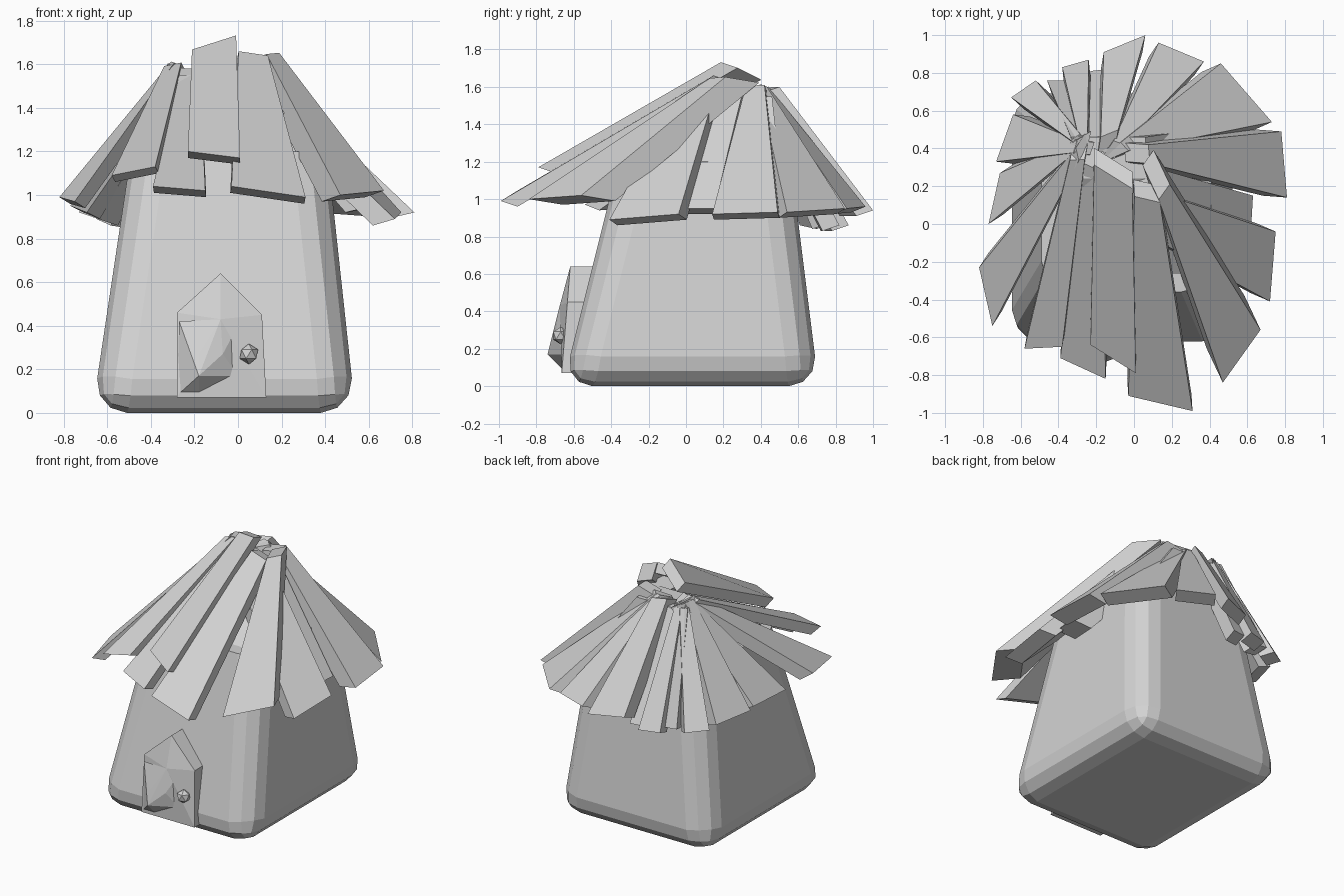
import bpy
import bmesh
from mathutils import Vector

if "Cube" in bpy.data.objects:
    bpy.data.objects.remove(bpy.data.objects["Cube"], do_unlink=True)

# One plain grey for the whole hut
grey = bpy.data.materials.new("plain_grey")
grey.use_nodes = True
colour = (0.65, 0.65, 0.65, 1)
grey.diffuse_color = colour
grey.node_tree.nodes["Principled BSDF"].inputs["Base Color"].default_value = colour


def finish(name, bm):
    """Turn a bmesh into a named, coloured object."""
    bmesh.ops.recalc_face_normals(bm, faces=bm.faces)
    mesh = bpy.data.meshes.new(name)
    bm.to_mesh(mesh)
    bm.free()
    mesh.materials.append(grey)
    obj = bpy.data.objects.new(name, mesh)
    bpy.context.collection.objects.link(obj)
    return obj


def loft(bm, lower, upper):
    """Closed solid between two rings of corners."""
    low = [bm.verts.new(p) for p in lower]
    high = [bm.verts.new(p) for p in upper]
    bm.faces.new(low)
    bm.faces.new(high)
    count = len(low)
    for i in range(count):
        j = (i + 1) % count
        bm.faces.new((low[i], low[j], high[j], high[i]))


def rectangle(left, right, front, back, z):
    return [(left, front, z), (right, front, z), (right, back, z), (left, back, z)]


# Tapered wall block with rounded edges
bottom = rectangle(left=-.67, right=.54, front=-.66, back=.71, z=0)
eaves = rectangle(left=-.49, right=.41, front=-.36, back=.56, z=1.2)
bm = bmesh.new()
loft(bm, bottom, eaves)
rounded = [e for e in bm.edges if min(v.co.z for v in e.verts) < .5]
bmesh.ops.bevel(bm, geom=rounded, offset=.16, segments=3, profile=.5, affect='EDGES')
finish("walls", bm)

# Core that closes the roof under the planks
core_base = rectangle(left=-.4, right=.33, front=-.28, back=.5, z=1.19)
core_top = rectangle(left=-.27, right=.06, front=.24, back=.46, z=1.55)
bm = bmesh.new()
loft(bm, core_base, core_top)
finish("roof_core", bm)


def plank(name, start, end, top, width, heights, tilt=0, depth=.09):
    """Roof board: outer edge start-end, narrowing to the inner point top.

    The ends are cut on a slant, so the underside sits further inwards."""
    a = Vector((*start, heights[0]))
    b = Vector((*end, heights[1]))
    inner = Vector(top)
    half = (b - a).normalized() * width / 2
    half.z += tilt
    inward = inner - (a + b) / 2
    inward.z = 0
    under = inward.normalized() * depth
    under.z = -.03
    upper = [a, b, inner + half, inner - half]
    bm = bmesh.new()
    loft(bm, [p + under for p in upper], upper)
    finish(name, bm)


# Front boards
plank("front_long_plank", start=(-.03, -.91), end=(.31, -.99), top=(.07, .13, 1.65), width=.14, heights=(1.04, .99))
plank("front_high_plank", start=(-.23, -.64), end=(.01, -.79), top=(-.11, .25, 1.7), width=.24, heights=(1.2, 1.17), tilt=.045)
plank("front_low_plank", start=(-.39, -.71), end=(-.15, -.82), top=(-.22, .3, 1.58), width=.1, heights=(1.04, 1.02))
plank("front_left_edge_plank", start=(-.58, -.66), end=(-.38, -.65), top=(-.3, .34, 1.6), width=.08, heights=(1.09, 1.13))

# Boards on the model's left
plank("left_front_plank", start=(.67, -.56), end=(.47, -.84), top=(.16, .17, 1.65), width=.1, heights=(1.02, 1.0), depth=.2)
plank("left_wide_plank", start=(.75, -.04), end=(.72, -.41), top=(.17, .02, 1.49), width=.26, heights=(.92, .89), tilt=-.05, depth=.11)
plank("left_under_plank", start=(.63, .15), end=(.62, -.02), top=(.1, .19, 1.56), width=.22, heights=(.95, .95), depth=.13)
plank("left_middle_plank", start=(.78, .49), end=(.81, .14), top=(.08, .37, 1.61), width=.1, heights=(.93, .92), depth=.13)
plank("left_back_plank", start=(.46, .85), end=(.73, .54), top=(-.05, .41, 1.6), width=.06, heights=(.95, .93), depth=.11)

# Boards on the model's right
side = (-.31, .41, 1.6)
plank("right_front_plank", start=(-.82, -.23), end=(-.75, -.54), top=(-.3, .37, 1.61), width=.07, heights=(.99, .97))
plank("right_middle_plank", start=(-.77, 0), end=(-.71, .27), top=side, width=.07, heights=(.95, .92))
plank("right_back_plank", start=(-.73, .33), end=(-.64, .58), top=side, width=.07, heights=(.92, .89))

# Boards along the back
corner = (-.31, .46, 1.57)
plank("corner_plank", start=(-.65, .67), end=(-.52, .76), top=corner, width=.06, heights=(.89, .87))
plank("back_narrow_plank", start=(-.46, .76), end=(-.37, .76), top=corner, width=.05, heights=(.88, .87))
plank("back_short_plank", start=(-.38, .83), end=(-.24, .87), top=(-.27, .47, 1.57), width=.05, heights=(.86, .86))
plank("back_under_plank", start=(-.23, .81), end=(-.14, .82), top=(-.21, .46, 1.54), width=.06, heights=(.86, .86))
plank("back_long_plank", start=(-.16, .91), end=(.06, 1), top=(-.13, .48, 1.6), width=.1, heights=(.94, .94))
plank("back_wide_plank", start=(.13, .96), end=(.37, .86), top=(-.08, .43, 1.6), width=.06, heights=(.96, .95))


def hull(name, points):
    """Faceted solid wrapped around a few points."""
    bm = bmesh.new()
    for p in points:
        bm.verts.new(p)
    bmesh.ops.convex_hull(bm, input=bm.verts)
    finish(name, bm)


# Door slab with a pointed top, and the faceted bulge on its face
outline = [(-.28, .07), (.13, .07), (.11, .45), (-.08, .64), (-.28, .46)]
front = [(x, -.67 + .08 * z, z) for x, z in outline]
back = [(x, -.45, z) for x, z in outline]
hub = (-.08, -.675, .43)
hull("door", front + back + [hub])
bulge = [hub, (-.18, -.74, .17), (-.18, -.71, .27), (-.07, -.7, .27)]
rim = [(x, -.65, z) for x, z in [(-.28, .08), (-.27, .42), (0, .4), (0, .17), (-.18, .08)]]
hull("door_bulge", bulge + rim)

# Door knob
bm = bmesh.new()
bmesh.ops.create_icosphere(bm, subdivisions=1, radius=.047)
bmesh.ops.translate(bm, verts=bm.verts, vec=(.05, -.67, .27))
finish("door_knob", bm)
